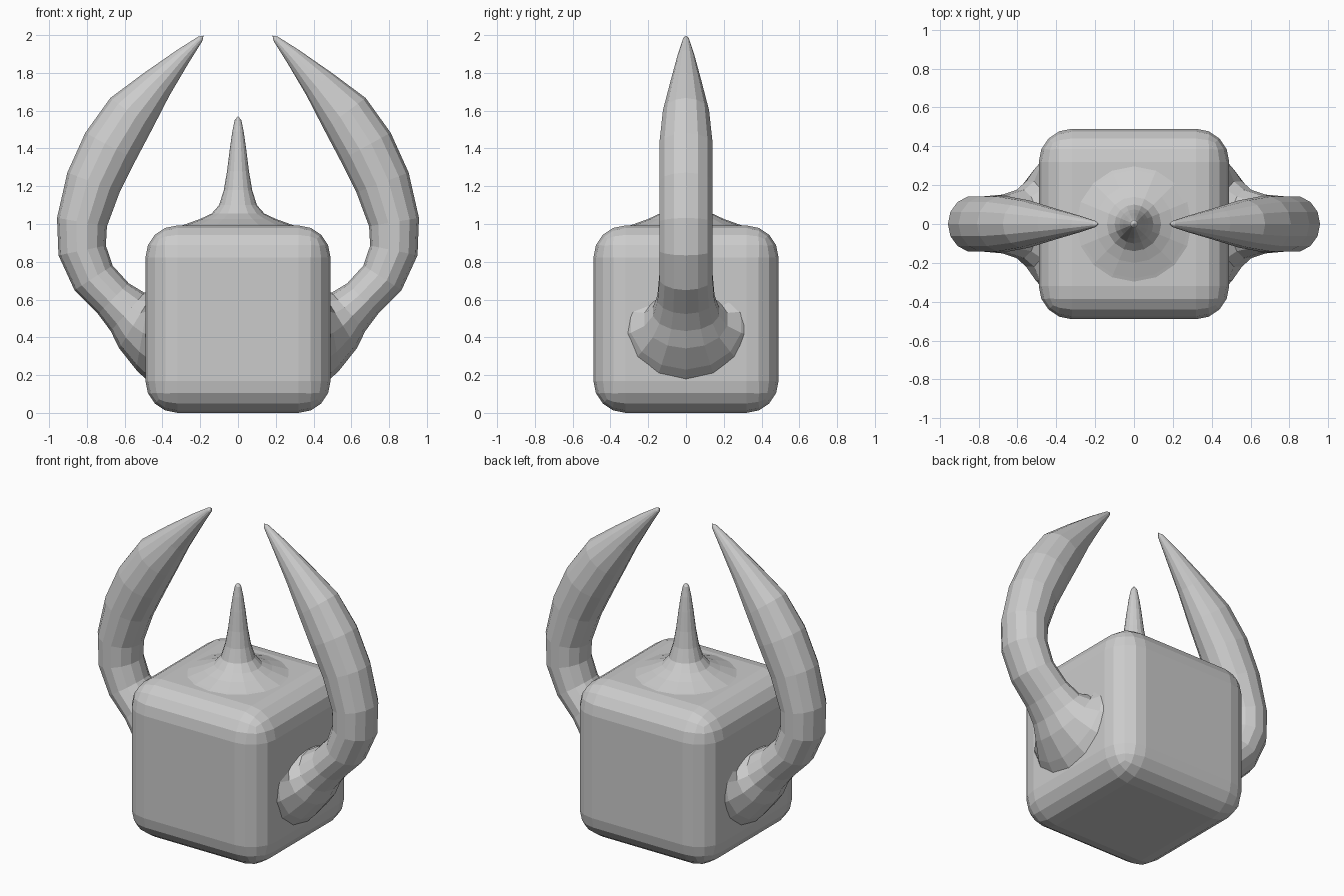
import bpy, bmesh
from math import sin, cos, pi
from mathutils import Vector

if "Cube" in bpy.data.objects:
    bpy.data.objects.remove(bpy.data.objects["Cube"])


def finish(bm, name):
    bmesh.ops.recalc_face_normals(bm, faces=bm.faces)
    mesh = bpy.data.meshes.new(name)
    bm.to_mesh(mesh)
    bm.free()
    obj = bpy.data.objects.new(name, mesh)
    bpy.context.collection.objects.link(obj)
    return obj


def skin(name, rings, tip, sides=14, mirror=1):
    """Bridge elliptical rings (x, z, in-plane radius, y radius), ending in a tip."""
    bm = bmesh.new()
    pts = [Vector((r[0], 0, r[1])) for r in rings] + [Vector((tip[0], 0, tip[1]))]
    loops = []
    for i, (x, z, ra, ry) in enumerate(rings):
        t = (pts[i + 1] - pts[max(i - 1, 0)]).normalized()
        side = Vector((-t.z, 0, t.x))
        loop = []
        for k in range(sides):
            a = 2 * pi * k / sides
            p = pts[i] + side * ra * cos(a) + Vector((0, ry * sin(a), 0))
            loop.append(bm.verts.new((p.x * mirror, p.y, p.z)))
        loops.append(loop)
    for a, b in zip(loops, loops[1:]):
        for k in range(sides):
            n = (k + 1) % sides
            bm.faces.new((a[k], a[n], b[n], b[k]))
    end = bm.verts.new((pts[-1].x * mirror, 0, pts[-1].z))
    for k in range(sides):
        bm.faces.new((loops[-1][k], loops[-1][(k + 1) % sides], end))
    return finish(bm, name)


# Rounded cube body
bm = bmesh.new()
bmesh.ops.create_cube(bm, size=1)
for v in bm.verts:
    v.co = Vector((v.co.x * 0.98, v.co.y * 0.98, 0.5 + v.co.z * 0.985))
    v.co.z += 0.0 if v.co.z > 0.5 else -0.0075
bmesh.ops.bevel(bm, geom=list(bm.edges), offset=0.17, segments=4,
                profile=0.5, affect='EDGES')
finish(bm, "body")

# Curved horns, flaring where they leave the body
horn = [
    (0.450, 0.480, 0.34, 0.36),
    (0.495, 0.480, 0.255, 0.30),
    (0.535, 0.495, 0.18, 0.225),
    (0.585, 0.535, 0.135, 0.18),
    (0.660, 0.605, 0.115, 0.155),
    (0.765, 0.715, 0.12, 0.145),
    (0.825, 0.860, 0.128, 0.145),
    (0.826, 1.010, 0.134, 0.145),
    (0.765, 1.220, 0.148, 0.145),
    (0.675, 1.410, 0.152, 0.145),
    (0.565, 1.585, 0.138, 0.125),
    (0.430, 1.740, 0.090, 0.085),
    (0.290, 1.890, 0.045, 0.045),
    (0.200, 1.980, 0.016, 0.016),
]
for label, sign in (("right", 1), ("left", -1)):
    skin(label + "_horn", horn, (0.182, 1.997), mirror=sign)

# Centre spike with a wide flared foot
profile = [(0.38, 0.965), (0.28, 0.998), (0.20, 1.027), (0.14, 1.055),
           (0.10, 1.10), (0.075, 1.18), (0.058, 1.28), (0.043, 1.40),
           (0.030, 1.49), (0.018, 1.55)]
skin("top_spike", [(0, z, r, r) for r, z in profile], (0, 1.57), sides=16)
